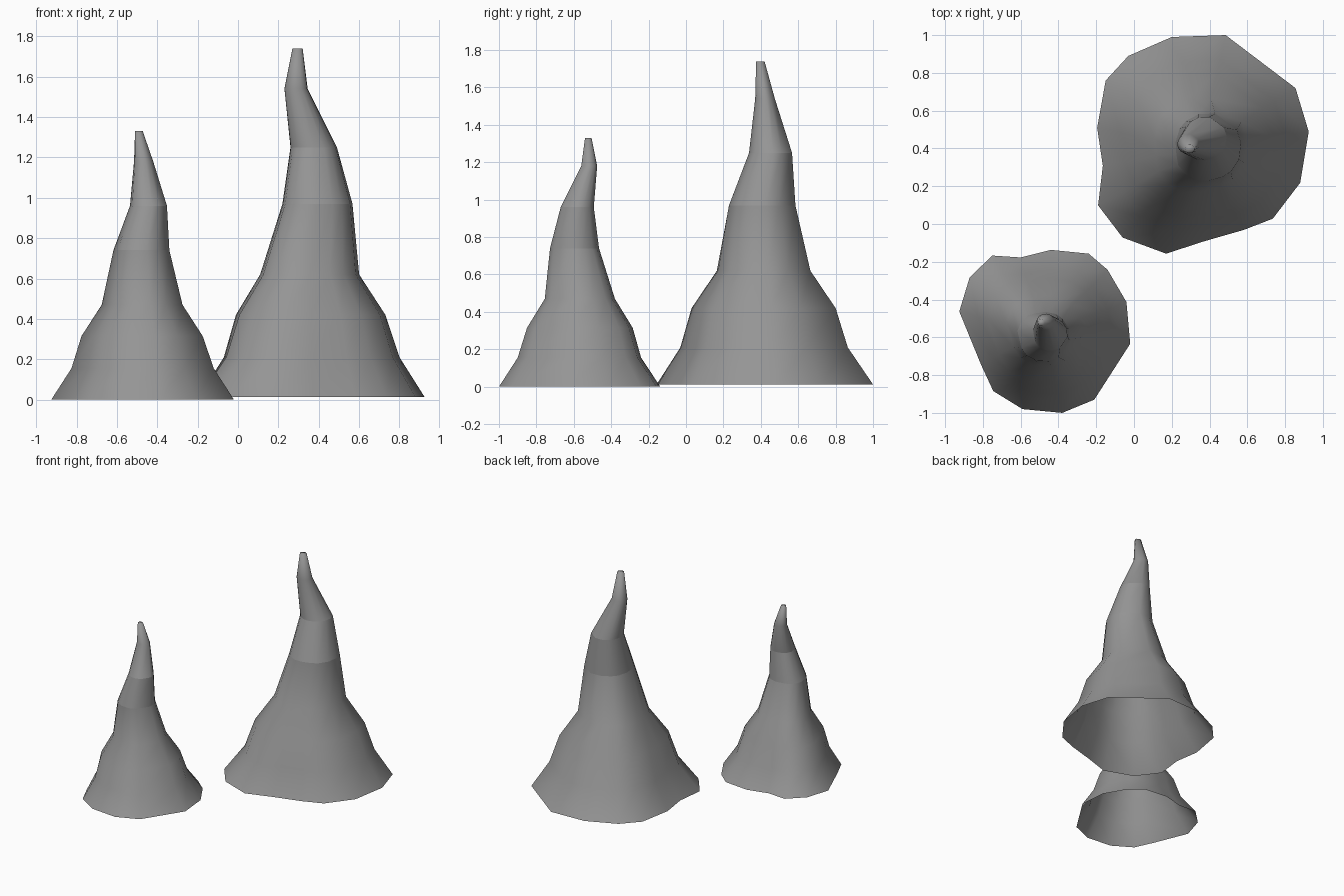
import bpy, bmesh, math

# dark grey stone
stone = bpy.data.materials.new("stone")
stone.diffuse_color = (0.3, 0.3, 0.3, 1)


def spire(name, outline, levels, seams):
    """Loft an irregular base outline up through rings fitted to (z, x0, x1, y0, y1)."""
    bm = bmesh.new()
    xs, ys = zip(*outline)
    cx, cy = (min(xs) + max(xs)) / 2, (min(ys) + max(ys)) / 2
    hx, hy = (max(xs) - min(xs)) / 2, (max(ys) - min(ys)) / 2
    unit = [((x - cx) / hx, (y - cy) / hy) for x, y in outline]
    rings = []
    for k, (z, x0, x1, y0, y1) in enumerate(levels):
        t = min(1, k / 6)  # the outline gets rounder towards the tip
        pts = []
        for u, v in unit:
            r = math.hypot(u, v)
            s = 1 - t + t / r
            pts.append((u * s, v * s))
        px, py = zip(*pts)
        fit = lambda p, q, a, b: a + (p - min(q)) / (max(q) - min(q)) * (b - a)
        rings.append([bm.verts.new((fit(u, px, x0, x1), fit(v, py, y0, y1), z))
                      for u, v in pts])
    n = len(outline)
    for a, b in zip(rings, rings[1:]):
        for i in range(n):
            j = (i + 1) % n
            bm.faces.new((a[i], a[j], b[j], b[i])).smooth = True
    # closed, softly shaded tip; open underside
    bm.faces.new(rings[-1]).smooth = True
    # crisp shading breaks between the stacked sections
    for k in seams:
        for i in range(n):
            bm.edges.get((rings[k][i], rings[k][(i + 1) % n])).smooth = False
    me = bpy.data.meshes.new(name)
    bm.to_mesh(me)
    bm.free()
    me.materials.append(stone)
    ob = bpy.data.objects.new(name, me)
    bpy.context.collection.objects.link(ob)


# tall stalagmite at the back right (outline runs counter-clockwise)
spire("tall_stalagmite",
      [(0.925, 0.49), (0.855, 0.72), (0.485, 1.0), (0.20, 0.99), (-0.03, 0.89),
       (-0.15, 0.76), (-0.195, 0.51), (-0.165, 0.31), (-0.19, 0.10), (-0.06, -0.07),
       (0.17, -0.155), (0.37, -0.09), (0.58, -0.03), (0.735, 0.03), (0.88, 0.22)],
      [(0.012, -0.195, 0.925, -0.157, 1.0), (0.21, -0.07, 0.80, -0.03, 0.865),
       (0.42, -0.01, 0.73, 0.03, 0.80), (0.62, 0.11, 0.60, 0.165, 0.665),
       (0.97, 0.22, 0.567, 0.23, 0.585), (1.25, 0.26, 0.49, 0.337, 0.567),
       (1.54, 0.23, 0.345, 0.37, 0.475), (1.74, 0.27, 0.32, 0.375, 0.42)], (4, 5))

# short stalagmite at the front left
spire("short_stalagmite",
      [(-0.02, -0.63), (-0.04, -0.41), (-0.14, -0.24), (-0.24, -0.155), (-0.44, -0.135),
       (-0.60, -0.175), (-0.75, -0.165), (-0.87, -0.28), (-0.925, -0.46),
       (-0.81, -0.74), (-0.745, -0.88), (-0.59, -0.975), (-0.38, -0.995), (-0.21, -0.925)],
      [(0.0, -0.925, -0.02, -1.0, -0.137), (0.155, -0.825, -0.12, -0.90, -0.24),
       (0.315, -0.775, -0.175, -0.85, -0.285), (0.47, -0.675, -0.275, -0.755, -0.38),
       (0.74, -0.617, -0.34, -0.727, -0.465), (0.96, -0.535, -0.352, -0.67, -0.493),
       (1.18, -0.515, -0.42, -0.56, -0.475), (1.33, -0.51, -0.472, -0.54, -0.505)], (4, 5))
